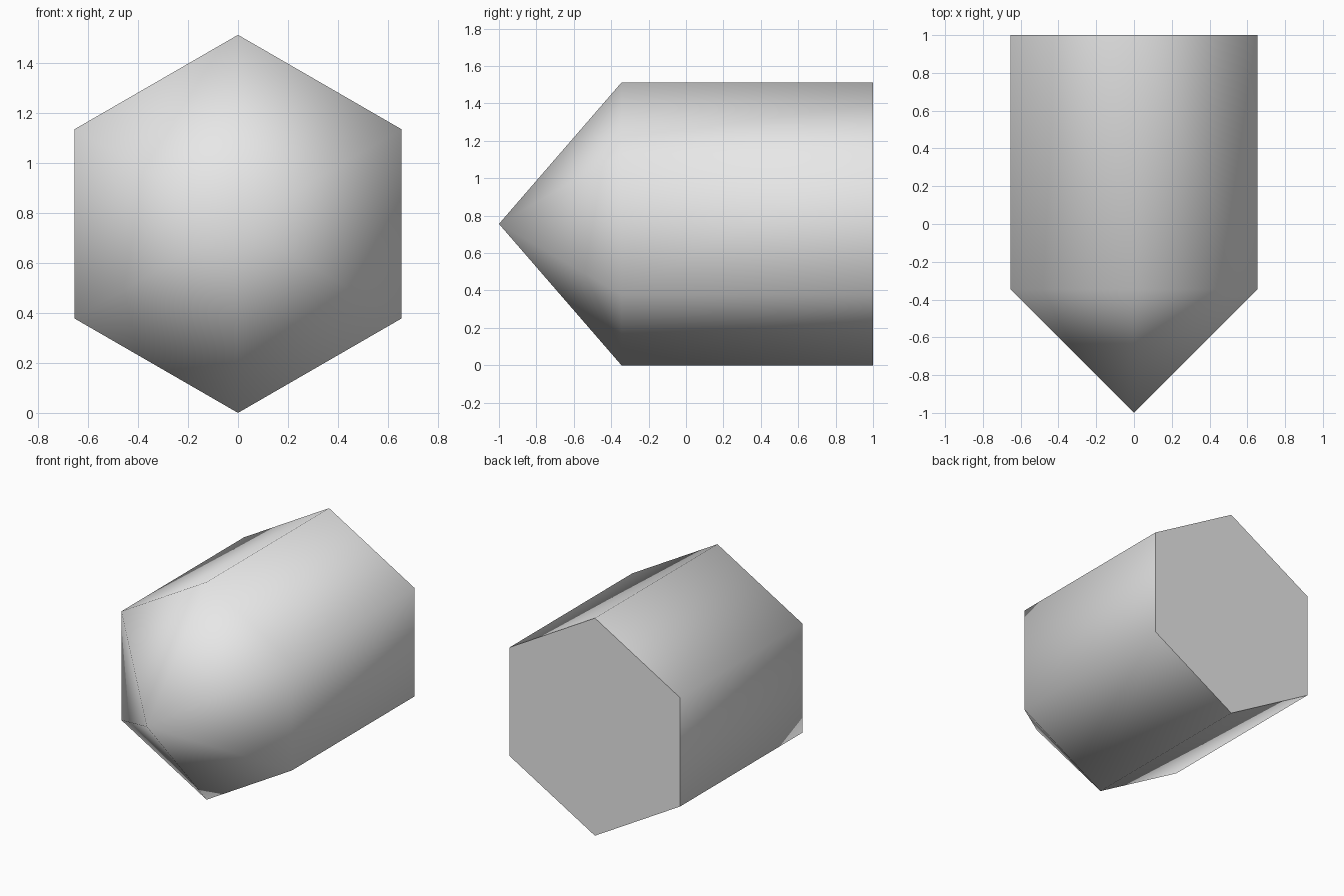
import bpy
import bmesh
from math import sin, cos, pi, radians

cube = bpy.data.objects.get("Cube")
if cube:
    bpy.data.objects.remove(cube, do_unlink=True)

SIDES = 6
RADIUS = 0.756
BACK, SHOULDER, TIP = 1.0, -0.345, -1.0

# Plain grey finish
grey = bpy.data.materials.new("light grey")
grey.use_nodes = True
colour = (0.8, 0.8, 0.8, 1.0)
grey.diffuse_color = colour
grey.node_tree.nodes["Principled BSDF"].inputs["Base Color"].default_value = colour

bm = bmesh.new()


def ring(y):
    """Hexagonal ring of vertices, one corner straight up."""
    angles = [2 * pi * i / SIDES for i in range(SIDES)]
    return [bm.verts.new((RADIUS * sin(a), y, RADIUS * (1 + cos(a)))) for a in angles]


back = ring(BACK)
front = ring(SHOULDER)
tip = bm.verts.new((0, TIP, RADIUS))

# Prism walls, pointed nose and flat back
for i in range(SIDES):
    j = (i + 1) % SIDES
    bm.faces.new((back[i], back[j], front[j], front[i]))
    bm.faces.new((front[i], front[j], tip))
bm.faces.new(back)
bmesh.ops.recalc_face_normals(bm, faces=bm.faces)

mesh = bpy.data.meshes.new("pointed_hexagonal_prism")
bm.to_mesh(mesh)
bm.free()
mesh.materials.append(grey)

prism = bpy.data.objects.new("pointed_hexagonal_prism", mesh)
bpy.context.collection.objects.link(prism)

# Smooth walls and nose, keeping the back rim sharp
bpy.ops.object.select_all(action='DESELECT')
prism.select_set(True)
bpy.context.view_layer.objects.active = prism
bpy.ops.object.shade_smooth_by_angle(angle=radians(75))
